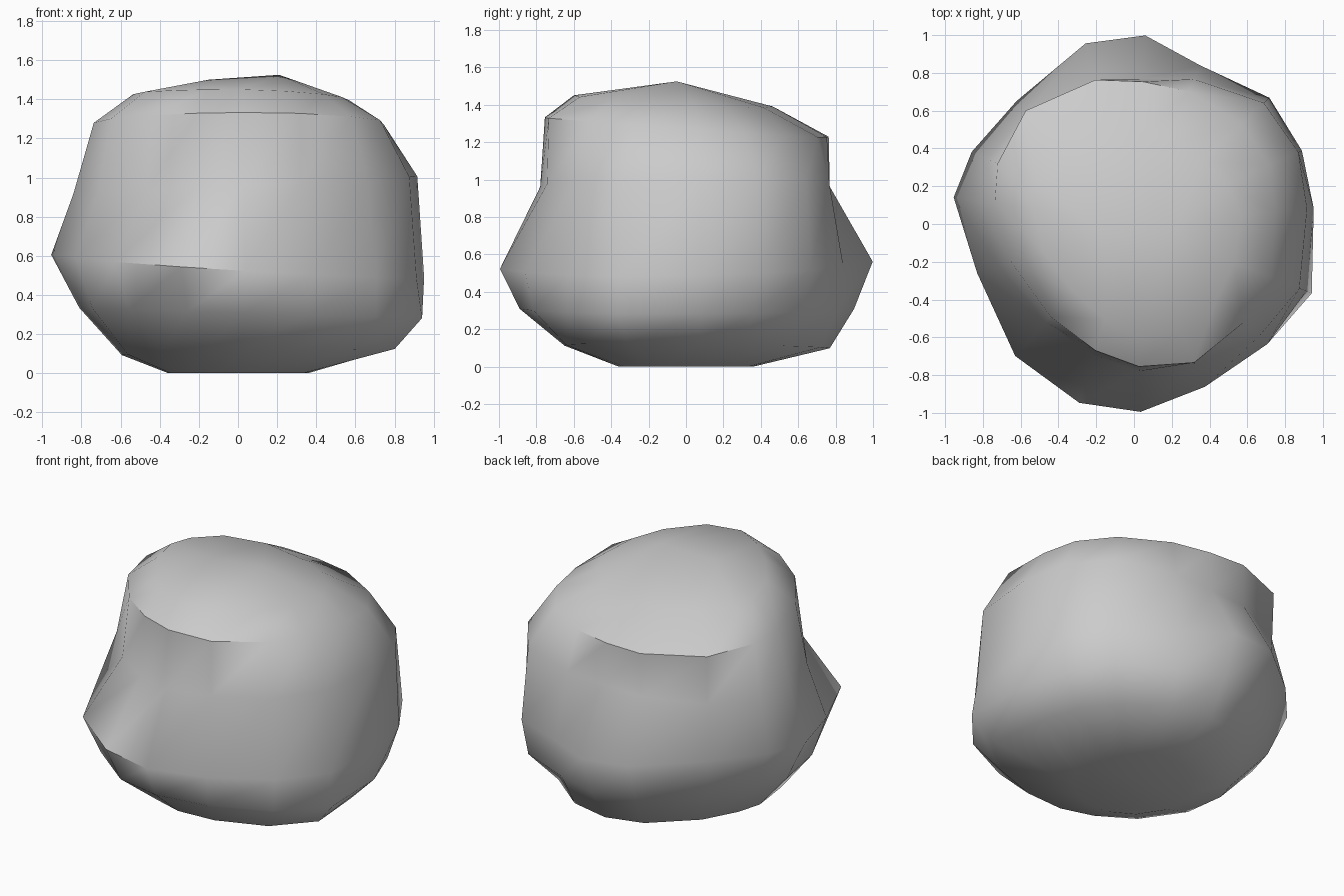
import bpy, bmesh, math

if "Cube" in bpy.data.objects:
    bpy.data.objects.remove(bpy.data.objects["Cube"])

# Directions of the boulder's vertical facets, counter-clockwise from +x
ANGLES = [5, 23.6, 43, 67.5, 86.6, 105, 133.7, 156,
          171.6, 197.4, 228, 253, 272, 293.5, 318, 338.7]
N = len(ANGLES)

# Each contour: height, tilt in x, tilt in y, radii around the ring
CONTOURS = [
    (0.00, 0, 0, [0.36] * N),                                     # resting face
    (0.105, 0.02, -0.01, [.77, .76, .76, .78, .77, .72, .63, .60,
                          .60, .59, .59, .61, .65, .70, .80, .86]),  # lower slope
    (0.31, -0.03, 0, [.93, .90, .94, .87, .90, .87, .79, .82,
                      .82, .78, .83, .88, .89, .89, .95, 1.01]),  # belly
    (0.545, -0.06, 0.02, [.955, .97, .98, .91, 1.0, .99, .90, .94,
                          .965, .87, .94, .99, .995, .94, .95, .98]),  # ledge
    (0.96, 0.05, 0, [.92, .95, .94, .83, .77, .79, .82, .85,
                     .85, .75, .70, .73, .78, .81, .89, .94]),    # recessed waist
    (1.28, -0.01, -0.07, [.75, .78, .78, .76, .755, .79, .83, .79,
                          .745, .68, .66, .70, .755, .80, .78, .78]),  # upper rim
    (1.415, -0.03, -0.06, [.57, .54, .49, .45, .44, .48, .54, .55,
                           .54, .50, .48, .53, .60, .62, .59, .57]),  # crown
]

bm = bmesh.new()
rings = []
for height, tilt_x, tilt_y, radii in CONTOURS:
    ring = []
    for deg, r in zip(ANGLES, radii):
        a = math.radians(deg)
        x, y = r * math.cos(a), r * math.sin(a)
        ring.append(bm.verts.new((x, y, height + tilt_x * x + tilt_y * y)))
    rings.append(ring)

# Skin between neighbouring contours
for low, high in zip(rings, rings[1:]):
    for i in range(N):
        j = (i + 1) % N
        bm.faces.new((low[i], low[j], high[j], high[i]))

# Flat base and a short ridge-like top
bm.faces.new(rings[0][::-1])
peak = bm.verts.new((0.21, -0.05, 1.525))
shoulder = bm.verts.new((-0.15, -0.08, 1.50))
for i in range(N):
    j = (i + 1) % N
    tip = shoulder if 5 <= i < 12 else peak
    bm.faces.new((rings[-1][i], rings[-1][j], tip))
bm.faces.new((rings[-1][5], shoulder, peak))
bm.faces.new((rings[-1][12], peak, shoulder))
bmesh.ops.recalc_face_normals(bm, faces=bm.faces[:])

mesh = bpy.data.meshes.new("boulder")
bm.to_mesh(mesh)
bm.free()
boulder = bpy.data.objects.new("boulder", mesh)
bpy.context.collection.objects.link(boulder)

# Smooth surface that keeps the strongest creases
bpy.context.view_layer.objects.active = boulder
boulder.select_set(True)
bpy.ops.object.shade_smooth_by_angle(angle=math.radians(48))
